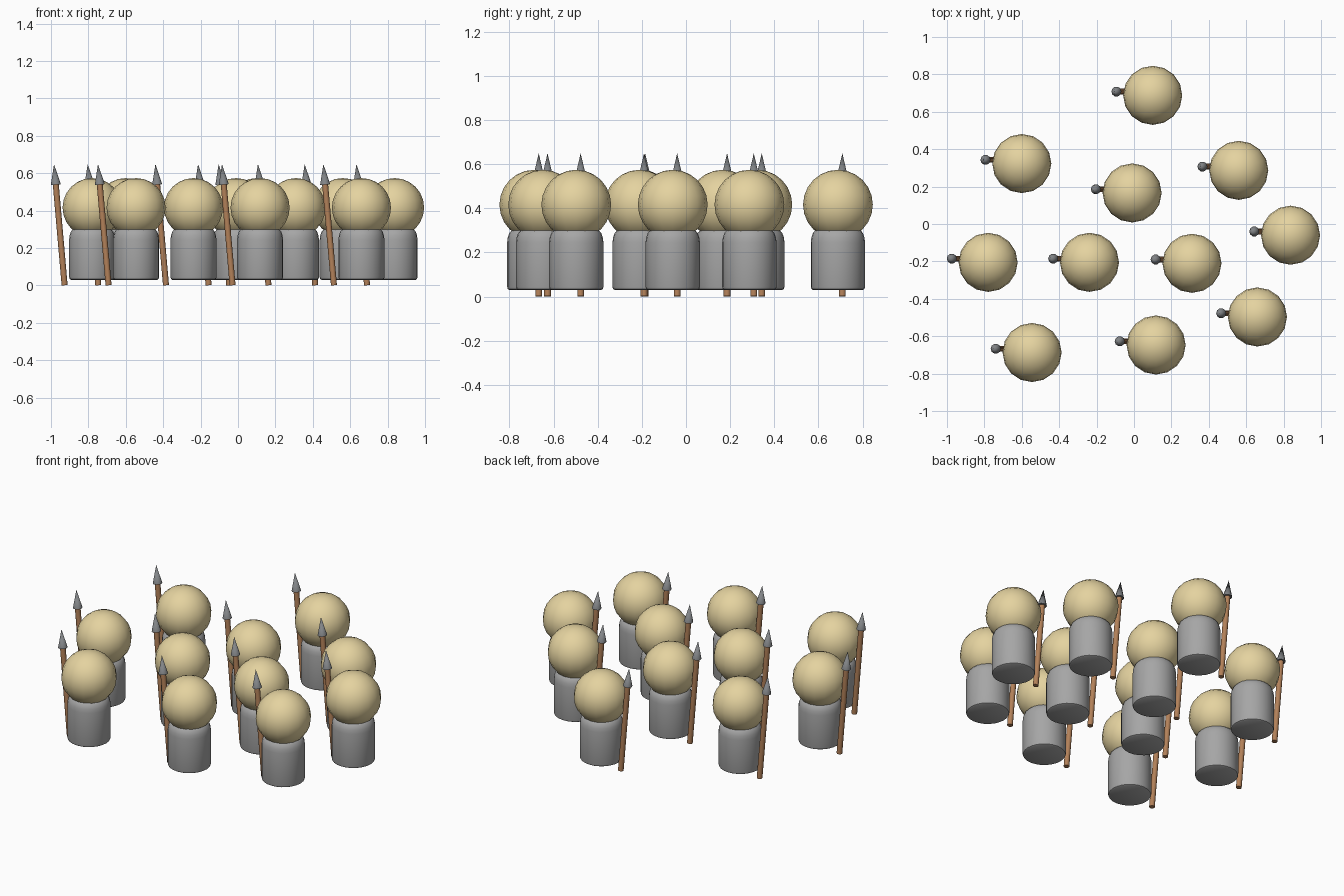
import bpy, bmesh, math
from mathutils import Vector

if "Cube" in bpy.data.objects:
    bpy.data.objects.remove(bpy.data.objects["Cube"])


def material(name, rgb):
    m = bpy.data.materials.new(name)
    m.diffuse_color = (*rgb, 1)
    m.use_nodes = True
    m.node_tree.nodes["Principled BSDF"].inputs["Base Color"].default_value = m.diffuse_color
    return m


TAN = material("tan", (0.78, 0.65, 0.35))
GREY = material("grey", (0.38, 0.38, 0.38))
BROWN = material("brown", (0.45, 0.22, 0.10))
DARK = material("dark_metal", (0.22, 0.23, 0.24))


def lathe(name, profile, sides, mat):
    """Closed solid of revolution; the profile runs between two end caps."""
    bm = bmesh.new()
    rings = []
    for r, z in profile:
        if r == 0:
            rings.append([bm.verts.new((0, 0, z))] * sides)
        else:
            rings.append([bm.verts.new((r * math.cos(2 * math.pi * i / sides),
                                        r * math.sin(2 * math.pi * i / sides), z))
                          for i in range(sides)])
    for a, b in zip(rings, rings[1:]):
        for i in range(sides):
            j = (i + 1) % sides
            bm.faces.new(list(dict.fromkeys((a[i], a[j], b[j], b[i]))))
    for end in (rings[0], rings[-1]):
        if end[0] is not end[1]:
            bm.faces.new(end)
    bmesh.ops.recalc_face_normals(bm, faces=bm.faces)
    # smooth surface with sharp rims
    for f in bm.faces:
        f.smooth = True
    for e in bm.edges:
        e.smooth = e.calc_face_angle(0) < math.radians(40)
    me = bpy.data.meshes.new(name)
    bm.to_mesh(me)
    bm.free()
    me.materials.append(mat)
    return me


# Shared part meshes
R = 0.158
head = lathe("head", [(0 if k in (0, 12) else R * math.sin(math.pi * k / 12),
                       -R * math.cos(math.pi * k / 12)) for k in range(13)], 16, TAN)
body = lathe("body", [(0.113, 0.03), (0.120, 0.034), (0.123, 0.044), (0.123, 0.245),
                      (0.120, 0.268), (0.113, 0.288), (0.099, 0.303), (0.08, 0.31)], 24, GREY)
shaft = lathe("spear_shaft", [(0.016, 0), (0.016, 0.55)], 10, BROWN)
tip = lathe("spear_tip", [(0.027, 0.54), (0, 0.65)], 10, DARK)


def place(name, mesh, loc, tilt=0):
    o = bpy.data.objects.new(name, mesh)
    o.location = Vector(loc)
    o.rotation_euler = (0, tilt, 0)
    bpy.context.collection.objects.link(o)


# Scattered group of figures, each with a leaning spear at its left
spots = [(0.10, 0.688), (-0.60, 0.323), (0.56, 0.287), (-0.01, 0.166),
         (0.837, -0.06), (-0.78, -0.205), (-0.238, -0.205), (0.31, -0.21),
         (0.66, -0.497), (-0.545, -0.687), (0.118, -0.647)]
for n, (x, y) in enumerate(spots, 1):
    place(f"body_{n}", body, (x, y, 0))
    place(f"head_{n}", head, (x, y, 0.416))
    for label, mesh in (("spear_shaft", shaft), ("spear_tip", tip)):
        place(f"{label}_{n}", mesh, (x - 0.147, y + 0.02, 0.001), math.radians(-5))
